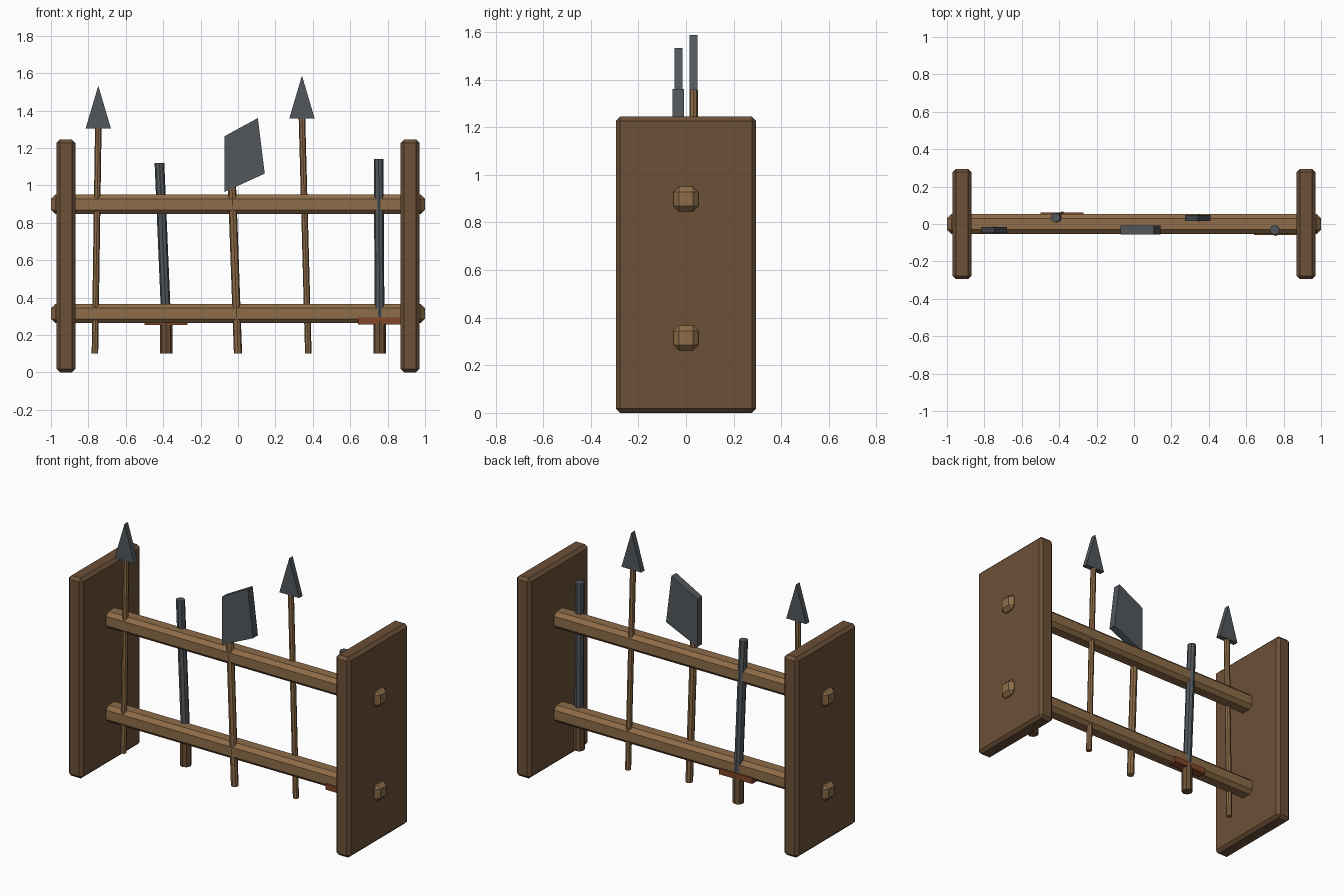
import bpy, bmesh
from mathutils import Vector

if "Cube" in bpy.data.objects:
    bpy.data.objects.remove(bpy.data.objects["Cube"])


def mat(name, col):
    m = bpy.data.materials.new(name)
    m.diffuse_color = (*col, 1)
    m.use_nodes = True
    m.node_tree.nodes["Principled BSDF"].inputs["Base Color"].default_value = m.diffuse_color
    return m


DARK = mat("dark_wood", (0.15, 0.08, 0.038))
LIGHT = mat("light_wood", (0.27, 0.15, 0.065))
METAL = mat("dark_metal", (0.085, 0.097, 0.107))
RUST = mat("rust_guard", (0.23, 0.06, 0.022))


def finish(name, bm, material):
    bmesh.ops.recalc_face_normals(bm, faces=bm.faces)
    me = bpy.data.meshes.new(name)
    bm.to_mesh(me)
    bm.free()
    me.materials.append(material)
    ob = bpy.data.objects.new(name, me)
    bpy.context.collection.objects.link(ob)
    return ob


def box(name, lo, hi, material, bevel=0):
    lo, hi = Vector(lo), Vector(hi)
    bm = bmesh.new()
    bmesh.ops.create_cube(bm, size=1)
    for v in bm.verts:
        v.co = (lo + hi) / 2 + v.co * (hi - lo)
    if bevel:
        bmesh.ops.bevel(bm, geom=bm.edges[:], offset=bevel, segments=1,
                        affect='EDGES', profile=0.5)
    return finish(name, bm, material)


def rod(name, y, bottom, top, radius, material, sides=8):
    """Straight rod between two (x, z) points at depth y."""
    a, b = Vector((bottom[0], y, bottom[1])), Vector((top[0], y, top[1]))
    bm = bmesh.new()
    bmesh.ops.create_cone(bm, cap_ends=True, segments=sides,
                          radius1=radius, radius2=radius, depth=1)
    for v in bm.verts:
        p = a.lerp(b, v.co.z + 0.5)
        v.co = (p.x + v.co.x, p.y + v.co.y, p.z)
    return finish(name, bm, material)


def plate(name, outline, y0, y1, material):
    """Flat (x, z) outline extruded from y0 to y1."""
    bm = bmesh.new()
    f = bm.faces.new([bm.verts.new((x, y0, z)) for x, z in outline])
    r = bmesh.ops.extrude_face_region(bm, geom=[f])
    for v in r["geom"]:
        if isinstance(v, bmesh.types.BMVert):
            v.co.y = y1
    return finish(name, bm, material)


# End panels
for side, s in (("left", -1), ("right", 1)):
    box(side + "_panel", (s * 0.92 - 0.05, -0.295, 0),
        (s * 0.92 + 0.05, 0.295, 1.245), DARK, 0.018)

# Cross rails
for name, z in (("lower_rail", 0.315), ("upper_rail", 0.898)):
    box(name, (-1, -0.053, z - 0.052), (1, 0.053, z + 0.052), LIGHT, 0.023)


# Spears: thin shaft and flat triangular head
def spear(name, y, bottom, top):
    rod(name + "_shaft", y, bottom, top, 0.0175, LIGHT)
    x, z = top
    plate(name + "_head", [(x - 0.068, z), (x + 0.068, z), (x, z + 0.23)],
          y - 0.017, y + 0.017, METAL)


spear("left_spear", -0.032, (-0.765, 0.1), (-0.747, 1.303))
spear("right_spear", 0.032, (0.376, 0.1), (0.342, 1.357))

# Axe
rod("axe_shaft", -0.032, (0, 0.1), (-0.034, 1.05), 0.022, LIGHT)
plate("axe_head", [(-0.072, 0.965), (0.143, 1.063), (0.106, 1.36),
                   (-0.072, 1.263)], -0.056, -0.008, METAL)


# Swords: grip, guard and narrow blade
def sword(name, y, x, tip, guard_z):
    rod(name + "_grip", y, (x, 0.1), (x, guard_z), 0.033, DARK)
    box(name + "_guard", (x - 0.115, y - 0.028, guard_z - 0.018),
        (x + 0.115, y + 0.028, guard_z + 0.018), RUST)
    rod(name + "_blade", y, (x, guard_z), tip, 0.026, METAL)


sword("left_sword", 0.034, -0.384, (-0.42, 1.12), 0.272)
sword("right_sword", -0.031, 0.757, (0.752, 1.14), 0.275)
